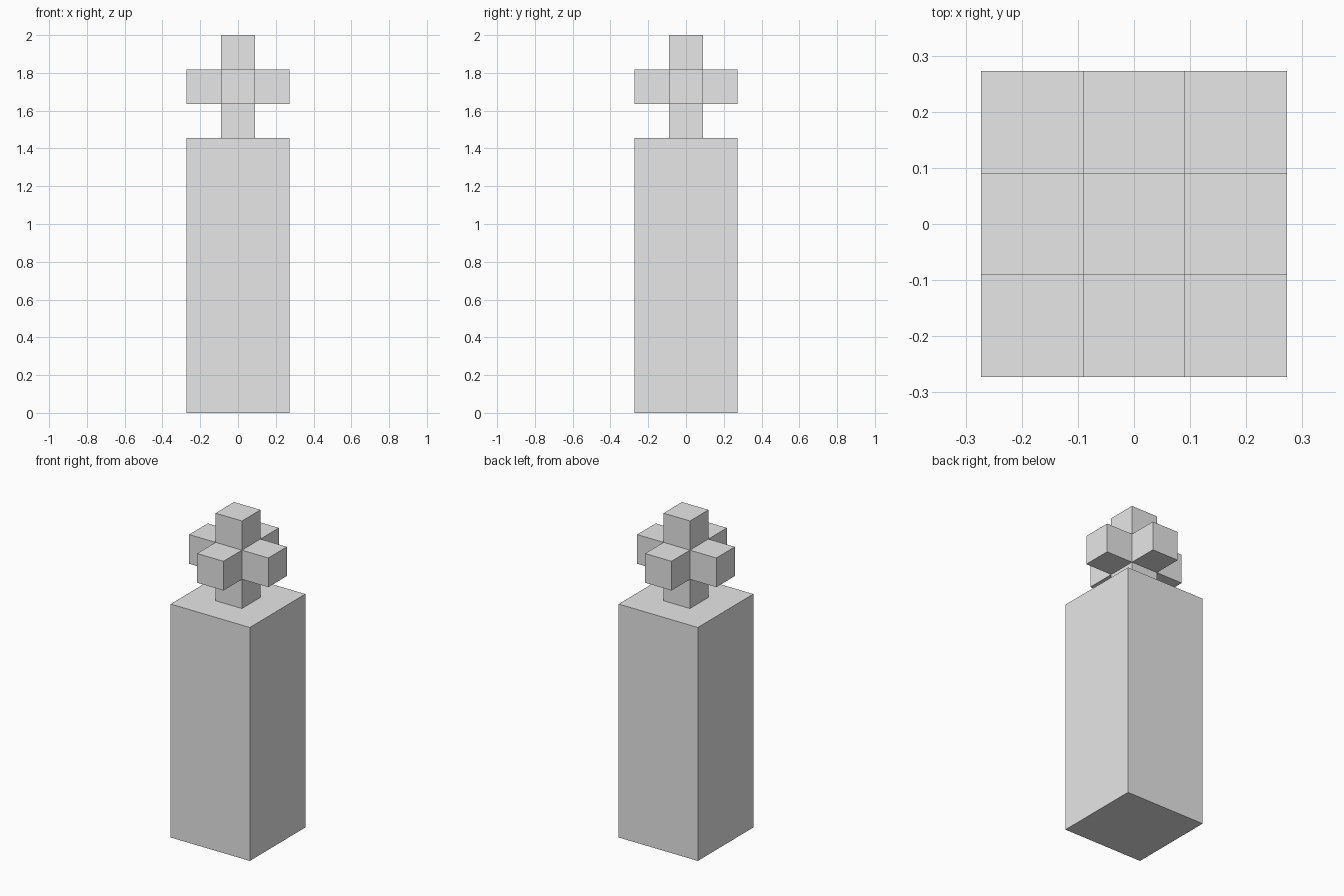
import bpy
import bmesh
from mathutils import Matrix, Vector

cube = bpy.data.objects.get("Cube")
if cube:
    bpy.data.objects.remove(cube, do_unlink=True)

U = 2 / 11  # one block; the model is 11 blocks tall

stone = bpy.data.materials.new("plain_grey")
stone.use_nodes = True
grey = (0.8, 0.8, 0.8, 1)
stone.diffuse_color = grey
stone.node_tree.nodes["Principled BSDF"].inputs["Base Color"].default_value = grey


def block(bm, size, centre):
    """Add a box with the given size and centre, measured in blocks."""
    matrix = Matrix.Translation(Vector(centre) * U) @ Matrix.Diagonal((*(Vector(size) * U), 1))
    bmesh.ops.create_cube(bm, size=1, matrix=matrix)


def finish(bm, name):
    bmesh.ops.recalc_face_normals(bm, faces=bm.faces)
    mesh = bpy.data.meshes.new(name)
    bm.to_mesh(mesh)
    bm.free()
    mesh.materials.append(stone)
    obj = bpy.data.objects.new(name, mesh)
    bpy.context.collection.objects.link(obj)


# Tall square pillar
bm = bmesh.new()
block(bm, (3, 3, 8), (0, 0, 4))
finish(bm, "pillar")

# Six-armed cross: a centre block with every side pulled out by one block
bm = bmesh.new()
block(bm, (1, 1, 1), (0, 0, 9.5))
bm.normal_update()
for face in list(bm.faces):
    offset = face.normal * U
    arm = bmesh.ops.extrude_discrete_faces(bm, faces=[face])["faces"][0]
    bmesh.ops.translate(bm, verts=arm.verts, vec=offset)
bmesh.ops.remove_doubles(bm, verts=bm.verts, dist=0.001)
# Open the foot where it stands on the pillar
foot = [f for f in bm.faces if f.calc_center_median().z < 8.1 * U]
bmesh.ops.delete(bm, geom=foot, context="FACES")
finish(bm, "cross_finial")
